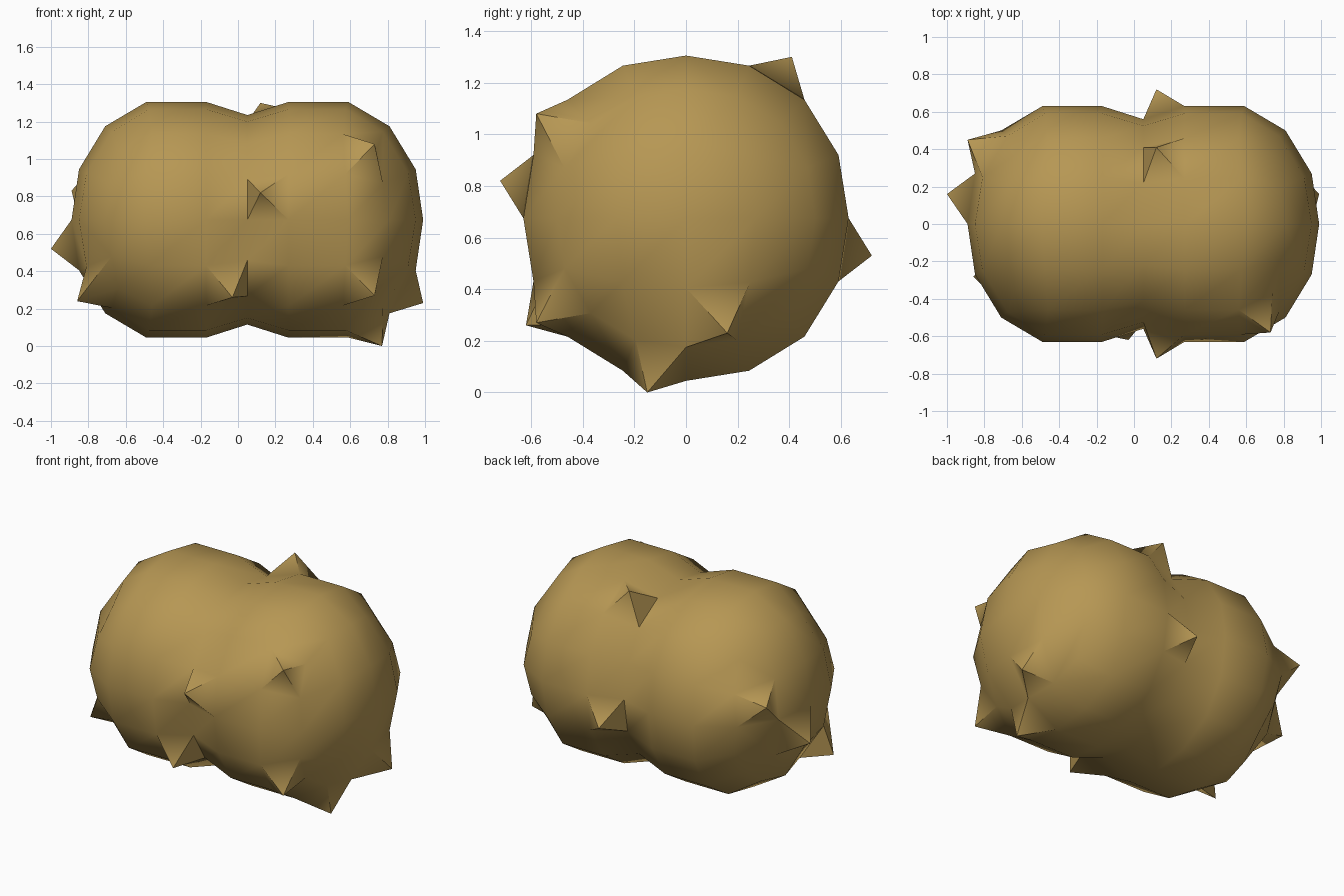
import bpy, bmesh, math
from mathutils import Vector

if "Cube" in bpy.data.objects:
    bpy.data.objects.remove(bpy.data.objects["Cube"], do_unlink=True)

MID_X, MID_Z = 0.05, 0.675      # centre of the shell
bm = bmesh.new()


def point(offset, radius, angle, drop, bulge):
    """Vertex on a ring around the x axis, slightly squared at the diagonals."""
    w = math.sin(2 * angle) ** 2
    r = radius * (1 + bulge * w)
    x = offset - math.copysign(drop * w, offset) if offset else 0
    return bm.verts.new((MID_X + x, r * math.cos(angle), MID_Z + r * math.sin(angle)))


# Rings along the two lobes: offset, radius, drop and bulge at the diagonals
half = [(0.76, 0.5, 0.07, 0.04), (0.54, 0.63, 0.03, 0.03), (0.22, 0.63, 0, 0.03)]
profile = half + [(0, 0.56, 0, 0.03)] + [(-o, r, d, b) for o, r, d, b in reversed(half)]
SIDES = 16
rings = [[point(o, r, k * math.tau / SIDES, d, b) for k in range(SIDES)]
         for o, r, d, b in profile]
for a, b in zip(rings, rings[1:]):
    for k in range(SIDES):
        n = (k + 1) % SIDES
        bm.faces.new((a[k], a[n], b[n], b[k]))


def cap(outer, side):
    """Rounded end made of a four by four grid of quads."""
    grid = {(0, 0): point(side * 0.94, 0, 0, 0, 0)}
    for u in range(-2, 3):
        for v in range(-2, 3):
            ring = max(abs(u), abs(v))
            if ring == 0:
                continue
            if abs(u) >= abs(v):
                step = 2 * v / u + (8 if u < 0 else 0)
            else:
                step = 4 - 2 * u / v + (8 if v < 0 else 0)
            k = round(step) % SIDES
            grid[u, v] = outer[k] if ring == 2 else point(
                side * 0.9, 0.27, k * math.tau / SIDES, 0.04, 0.3)
    for u in range(-2, 2):
        for v in range(-2, 2):
            bm.faces.new((grid[u, v], grid[u + 1, v], grid[u + 1, v + 1], grid[u, v + 1]))


cap(rings[0], 1)
cap(rings[-1], -1)
bmesh.ops.recalc_face_normals(bm, faces=bm.faces)

# Thorns: one quad each is raised to a point
tips = [
    (0.12, 0.41, 1.30), (0.73, -0.58, 1.08), (0.73, -0.58, 0.27),
    (-0.03, -0.62, 0.26), (-1.0, 0.16, 0.52), (-0.86, -0.28, 0.24),
    (-0.89, 0.45, 0.83), (0.99, 0.16, 0.23), (0.77, -0.15, 0.0),
    (0.12, 0.72, 0.53), (0.12, -0.72, 0.82),
]
for tip in map(Vector, tips):
    quads = [f for f in bm.faces if len(f.verts) == 4]
    face = min(quads, key=lambda f: (f.calc_center_median() - tip).length)
    poked = bmesh.ops.poke(bm, faces=[face])
    poked["verts"][0].co = tip

# Finished shell
mesh = bpy.data.meshes.new("thorny_pod")
bm.to_mesh(mesh)
bm.free()
pod = bpy.data.objects.new("thorny_pod", mesh)
bpy.context.collection.objects.link(pod)

mat = bpy.data.materials.new("golden_tan")
mat.use_nodes = True
tan = (0.47, 0.31, 0.088, 1)
mat.diffuse_color = tan
mat.node_tree.nodes["Principled BSDF"].inputs["Base Color"].default_value = tan
mesh.materials.append(mat)

bpy.context.view_layer.objects.active = pod
pod.select_set(True)
bpy.ops.object.shade_smooth_by_angle(angle=math.radians(45))
